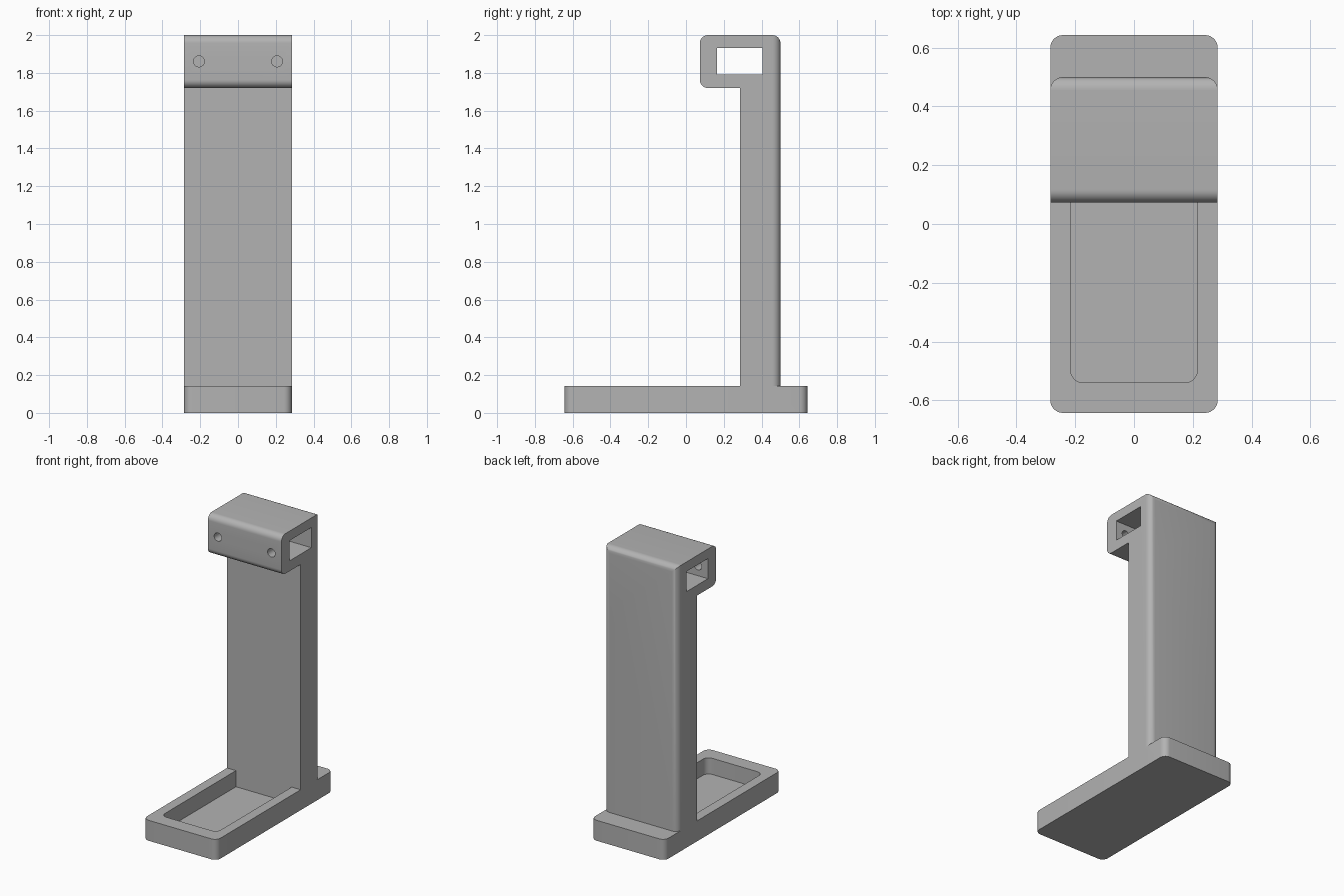
import bpy, bmesh, math
from mathutils import Vector

if "Cube" in bpy.data.objects:
    bpy.data.objects.remove(bpy.data.objects["Cube"])

grey = bpy.data.materials.new("matte_grey")
grey.diffuse_color = (0.45, 0.45, 0.45, 1)
grey.use_nodes = True
grey.node_tree.nodes["Principled BSDF"].inputs["Base Color"].default_value = grey.diffuse_color


def rounded(corners, steps=8):
    """Outline from (u, v, radius) corners, each rounded by a tangent arc."""
    out = []
    for i, (u, v, r) in enumerate(corners):
        p = Vector((u, v))
        if r == 0:
            out.append(p)
            continue
        a = (Vector(corners[i - 1][:2]) - p).normalized()
        b = (Vector(corners[(i + 1) % len(corners)][:2]) - p).normalized()
        for k in range(steps + 1):
            t = k / steps * math.pi / 2
            out.append(p + a * r * (1 - math.sin(t)) + b * r * (1 - math.cos(t)))
    return out


def prism(name, outline, lo, hi, axis):
    """Extrude an outline: axis 'z' takes (x, y), 'x' takes (y, z), 'y' takes (x, z)."""
    place = {"z": lambda p, h: (p.x, p.y, h),
             "x": lambda p, h: (h, p.x, p.y),
             "y": lambda p, h: (p.x, h, p.y)}[axis]
    bm = bmesh.new()
    face = bm.faces.new([bm.verts.new(place(p, lo)) for p in outline])
    top = bmesh.ops.extrude_face_region(bm, geom=[face])["geom"]
    shift = Vector(place(Vector((0, 0)), hi - lo))
    bmesh.ops.translate(bm, vec=shift, verts=[g for g in top if isinstance(g, bmesh.types.BMVert)])
    bmesh.ops.recalc_face_normals(bm, faces=bm.faces)
    mesh = bpy.data.meshes.new(name)
    bm.to_mesh(mesh)
    bm.free()
    mesh.materials.append(grey)
    obj = bpy.data.objects.new(name, mesh)
    bpy.context.collection.objects.link(obj)
    return obj


def combine(target, other, operation):
    """Apply a boolean and remove the helper."""
    bpy.context.view_layer.objects.active = target
    mod = target.modifiers.new(operation, "BOOLEAN")
    mod.operation, mod.solver, mod.object = operation, "EXACT", other
    bpy.ops.object.modifier_apply(modifier=mod.name)
    bpy.data.objects.remove(other)


W, L, R = 0.285, 0.643, 0.043      # half width, half length, fillet radius
BACK, FRONT, BASE_TOP = 0.5, 0.286, 0.143

# Base plate with an open tray in front of the column
stand = prism("stand", rounded([(-W, -L, R), (W, -L, R), (W, L, R), (-W, L, R)]), 0, BASE_TOP, "z")
tray = prism("tray_cutter", rounded([(-0.216, -0.54, R), (0.216, -0.54, R), (0.216, 0.35, 0), (-0.216, 0.35, 0)]),
             0.03, 0.3, "z")
combine(stand, tray, "DIFFERENCE")

# Column and overhanging head as one side profile
column = prism("column", rounded([(FRONT, 0.015, 0), (BACK, 0.015, 0), (BACK, 2, R), (0.073, 2, R),
                                  (0.073, 1.72, R), (FRONT, 1.72, 0)]), -0.4, 0.4, "x")
# Trim to width with rounded rear vertical edges
plan = prism("plan_trim", rounded([(-W, -0.1, 0), (W, -0.1, 0), (W, BACK, R), (-W, BACK, R)]), -0.1, 2.1, "z")
combine(column, plan, "INTERSECT")

# Sideways window through the head
window = prism("window_cutter", rounded([(0.164, 1.792, 0), (0.404, 1.792, 0), (0.404, 1.933, 0),
                                         (0.164, 1.933, 0)]), -0.5, 0.5, "x")
combine(column, window, "DIFFERENCE")

# Two screw holes through the head's front wall
for x in (-0.207, 0.207):
    ring = [Vector((x + 0.029 * math.cos(k * math.pi / 16), 1.861 + 0.029 * math.sin(k * math.pi / 16)))
            for k in range(32)]
    combine(column, prism("hole_cutter", ring, 0, 0.25, "y"), "DIFFERENCE")

combine(stand, column, "UNION")

# Smooth fillets and holes, keep corners sharp
bpy.ops.object.select_all(action="DESELECT")
stand.select_set(True)
bpy.context.view_layer.objects.active = stand
bpy.ops.object.shade_smooth_by_angle(angle=math.radians(30))
